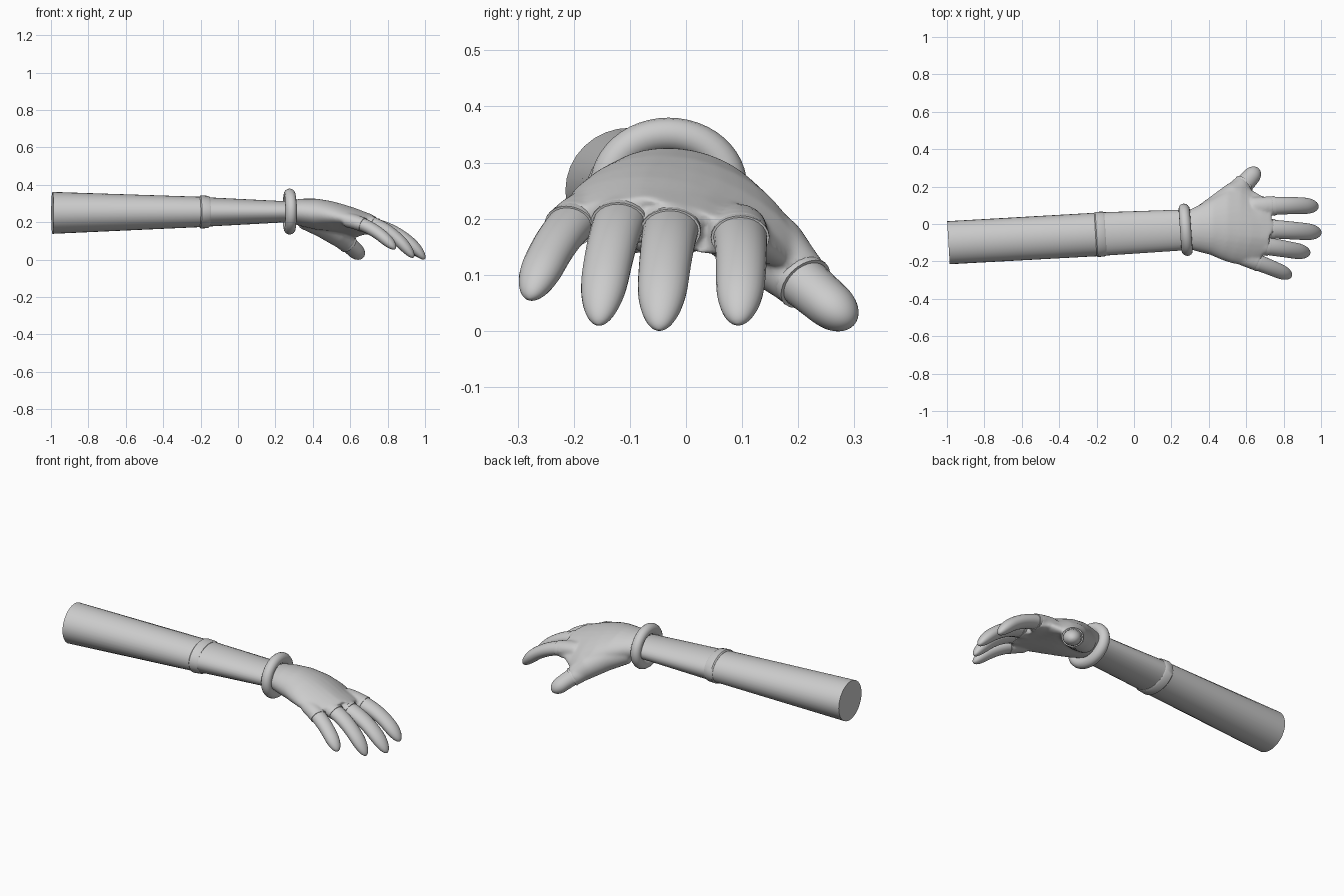
import bpy, bmesh, math
from mathutils import Vector

if "Cube" in bpy.data.objects:
    bpy.data.objects.remove(bpy.data.objects["Cube"])

grey = bpy.data.materials.new("plain grey")
grey.diffuse_color = (0.6, 0.6, 0.6, 1)
grey.use_nodes = True
grey.node_tree.nodes["Principled BSDF"].inputs["Base Color"].default_value = grey.diffuse_color


def make(name, bm):
    bmesh.ops.recalc_face_normals(bm, faces=bm.faces)
    me = bpy.data.meshes.new(name)
    bm.to_mesh(me)
    bm.free()
    me.materials.append(grey)
    ob = bpy.data.objects.new(name, me)
    bpy.context.collection.objects.link(ob)
    bpy.ops.object.select_all(action='DESELECT')
    bpy.context.view_layer.objects.active = ob
    ob.select_set(True)
    bpy.ops.object.shade_smooth_by_angle(angle=math.radians(40))
    return ob


def skin(bm, rings):
    """Bridge rings of points and cap both ends."""
    vs = [[bm.verts.new(p) for p in r] for r in rings]
    n = len(vs[0])
    for a, b in zip(vs, vs[1:]):
        for i in range(n):
            j = (i + 1) % n
            bm.faces.new((a[i], a[j], b[j], b[i]))
    bm.faces.new(vs[0][::-1])
    bm.faces.new(vs[-1])


def tube(bm, pts, n=24):
    """Tube along (centre, half width, half thickness) stations."""
    rings = []
    for k, (c, w, t) in enumerate(pts):
        d = (pts[min(k + 1, len(pts) - 1)][0] - pts[max(k - 1, 0)][0]).normalized()
        side = d.cross(Vector((0, 0, 1))).normalized()
        up = side.cross(d)
        rings.append([c + side * w * math.cos(a) + up * t * math.sin(a)
                      for a in (2 * math.pi * i / n for i in range(n))])
    skin(bm, rings)


def section(x, y, z, w, h, lean=0.0, n=32):
    """Oval across the arm; lean shifts x with the sideways offset."""
    return [Vector((x - lean * w * math.cos(a), y + w * math.cos(a), z + h * math.sin(a)))
            for a in (2 * math.pi * i / n for i in range(n))]


def bezier(a, b, c, t):
    return a * (1 - t) ** 2 + b * 2 * t * (1 - t) + c * t * t


# Upper arm, elbow band and forearm
for name, secs in {
    "upper_arm": [(-0.992, -0.1, 0.25, 0.115, 0.112), (-0.2, -0.056, 0.255, 0.116, 0.081)],
    "elbow_band": [(-0.206, -0.056, 0.255, 0.116, 0.082), (-0.2, -0.056, 0.255, 0.121, 0.089),
                   (-0.16, -0.053, 0.255, 0.119, 0.086), (-0.152, -0.053, 0.255, 0.115, 0.08)],
    "forearm": [(-0.18, -0.054, 0.255, 0.116, 0.079), (0.3, -0.03, 0.256, 0.108, 0.054)],
}.items():
    bm = bmesh.new()
    skin(bm, [section(*s, lean=0.06) for s in secs])
    make(name, bm)

# Wrist bracelet: oval torus, slightly turned
bm = bmesh.new()
N, M, r = 48, 16, 0.03
grid = []
for i in range(N):
    a = 2 * math.pi * i / N
    row = []
    for j in range(M):
        b = 2 * math.pi * j / M
        y = (0.11 + r * math.cos(b)) * math.cos(a)
        row.append(bm.verts.new((0.276 + r * math.sin(b) - 0.07 * y, y - 0.031,
                                 0.257 + (0.093 + r * math.cos(b)) * math.sin(a))))
    grid.append(row)
for i in range(N):
    for j in range(M):
        bm.faces.new((grid[i][j], grid[(i + 1) % N][j],
                      grid[(i + 1) % N][(j + 1) % M], grid[i][(j + 1) % M]))
make("bracelet", bm)

# Digits: base, bend control, tip, half width, half thickness, cuff position
digits = {
    "index_finger": ((0.66, 0.092, 0.184), (0.87, 0.105, 0.16), (0.982, 0.092, 0.012), 0.05, 0.039, 0.22),
    "middle_finger": ((0.66, -0.022, 0.194), (0.87, -0.035, 0.175), (0.998, -0.048, 0.002), 0.052, 0.039, 0.21),
    "ring_finger": ((0.64, -0.107, 0.212), (0.82, -0.135, 0.185), (0.938, -0.156, 0.011), 0.049, 0.038, 0.22),
    "little_finger": ((0.6, -0.182, 0.208), (0.74, -0.235, 0.176), (0.84, -0.279, 0.057), 0.045, 0.037, 0.24),
    "thumb": ((0.53, 0.16, 0.13), (0.607, 0.222, 0.075), (0.66, 0.296, 0.013), 0.054, 0.048, 0.4),
}
hand = bmesh.new()
for name, (a, b, c, w, t, cut) in digits.items():
    a, b, c = Vector(a), Vector(b), Vector(c)
    # Digit with gentle taper and rounded tip
    pts = []
    for k in range(29):
        u = math.sin(math.pi / 2 * k / 28)
        f = 1 - 0.18 * u
        if u > 0.7:
            f *= max(0.004, 1 - ((u - 0.7) / 0.3) ** 2.3) ** 0.5
        pts.append((bezier(a, b, c, u), w * f, t * f))
    bm = bmesh.new()
    tube(bm, pts)
    make(name, bm)
    # Thin glove rim around the digit
    bm = bmesh.new()
    tube(bm, [(bezier(a, b, c, cut + e), w * s, t * s)
              for e, s in ((-0.06, 1.01), (0.0, 1.05), (0.012, 1.04))])
    make(name + "_rim", bm)
    # Glove socket that blends into the hand
    tube(hand, [(bezier(a, b, c, cut * e), w * 1.05, t * 1.07) for e in (-0.3, 0.0, 0.4, 0.97)])

# Palm: arched sections, thumb side wider and drooping, little finger side shorter
rings = []
for x, y, z, w, h, thumb_w in [
        (0.27, -0.03, 0.257, 0.095, 0.058, 0.095), (0.34, -0.028, 0.252, 0.118, 0.074, 0.125),
        (0.42, -0.022, 0.243, 0.142, 0.083, 0.163), (0.50, -0.024, 0.234, 0.168, 0.078, 0.208),
        (0.57, -0.03, 0.224, 0.18, 0.068, 0.24), (0.63, -0.035, 0.213, 0.184, 0.059, 0.218),
        (0.68, -0.04, 0.202, 0.182, 0.05, 0.193), (0.735, -0.04, 0.19, 0.17, 0.041, 0.175)]:
    k = (x - 0.27) / 0.455
    ring = section(x, y, z, w, h)
    for p in ring:
        d = p.y - y
        if d > 0:
            d *= thumb_w / w
            p.y = y + d
        q = 1.5 if d > 0 and 0.4 < x < 0.66 else 0.7
        p.z -= k * (q * d * d + 0.16 * d)
        p.x -= 0.55 * k * max(0, -0.08 - p.y)
    rings.append(ring)
skin(hand, rings)
# Thumb root
tube(hand, [(Vector(p), s, s) for p, s in (
    ((0.35, 0.03, 0.225), 0.06), ((0.45, 0.09, 0.19), 0.07),
    ((0.53, 0.155, 0.14), 0.066), ((0.575, 0.195, 0.1), 0.054))])
ob = make("hand", hand)
m = ob.modifiers.new("merge", 'REMESH')
m.mode, m.voxel_size, m.use_smooth_shade = 'VOXEL', 0.007, True
m = ob.modifiers.new("soften", 'SMOOTH')
m.factor, m.iterations = 0.5, 12
